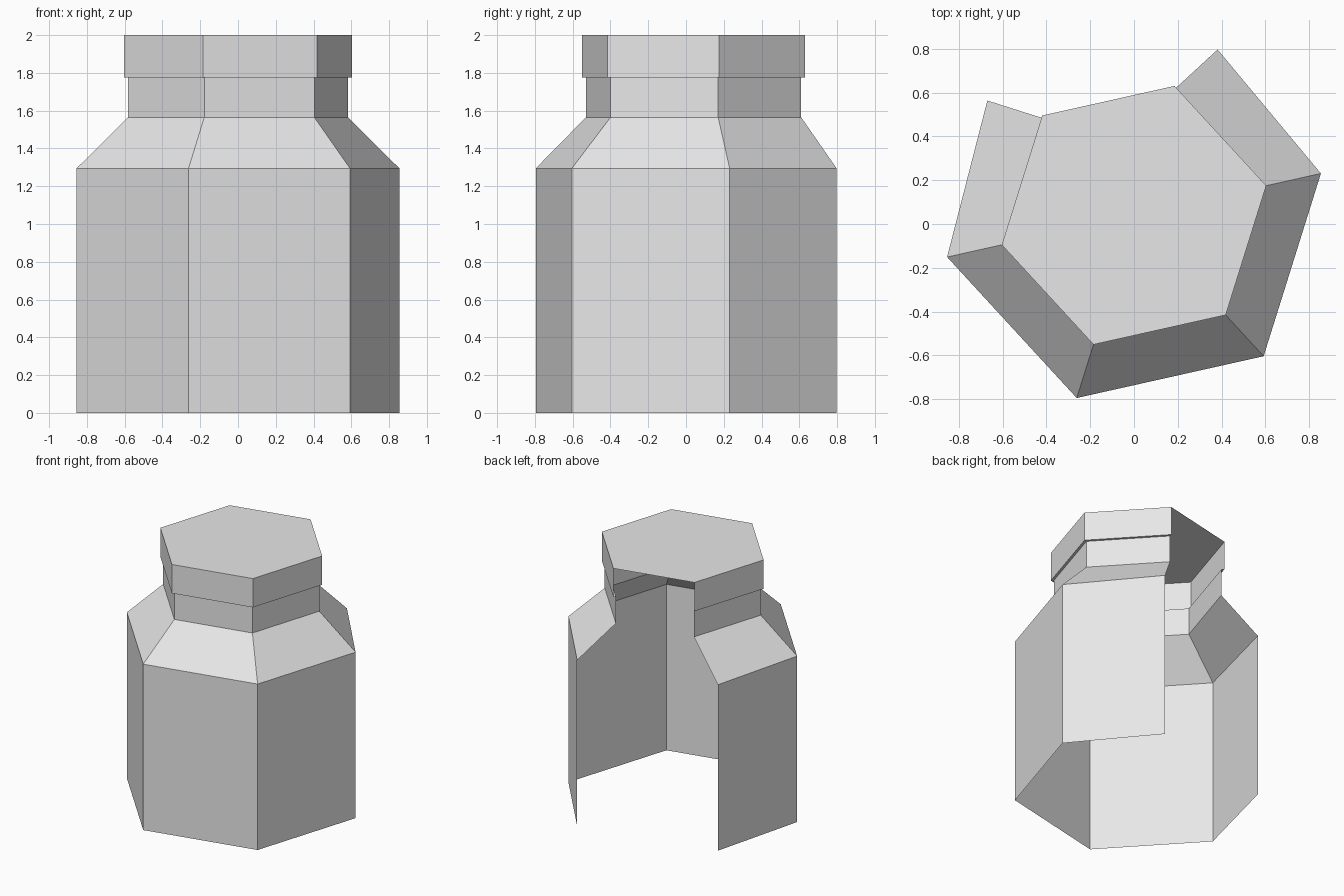
import bpy, bmesh, math
from mathutils import Vector

cube = bpy.data.objects.get("Cube")
if cube:
    bpy.data.objects.remove(cube, do_unlink=True)

grey = bpy.data.materials.new("plain grey")
grey.use_nodes = True
grey.diffuse_color = (0.8, 0.8, 0.8, 1)
grey.node_tree.nodes["Principled BSDF"].inputs["Base Color"].default_value = grey.diffuse_color

SIDES = 6
TURN = math.radians(12.6)
CENTRE_Y = 0.04
# Free ends of the two back panels, bent away from the regular hexagon
FLAPS = {1: (0.382, 0.797), 2: (-0.67, 0.564)}


def ring(radius, z, flared=False):
    """Hexagon corners, starting and ending at the open back side."""
    points = []
    for i in range(SIDES):
        k = (2 + i) % SIDES
        a = TURN + k * math.tau / SIDES
        x, y = radius * math.cos(a), CENTRE_Y + radius * math.sin(a)
        if flared and k in FLAPS:
            x, y = FLAPS[k]
        points.append(Vector((x, y, z)))
    return points


def shell(name, rings, lid=False):
    """Joins rings with quads, leaving the back side open."""
    bm = bmesh.new()
    rows = [[bm.verts.new(p) for p in r] for r in rings]
    for low, high in zip(rows, rows[1:]):
        for i in range(SIDES - 1):
            bm.faces.new((low[i], low[i + 1], high[i + 1], high[i]))
    if lid:
        bm.faces.new(rows[-1])
    mesh = bpy.data.meshes.new(name)
    bm.to_mesh(mesh)
    bm.free()
    mesh.materials.append(grey)
    obj = bpy.data.objects.new(name, mesh)
    bpy.context.collection.objects.link(obj)
    return obj


BODY, NECK, CAP = 0.875, 0.597, 0.619
SHOULDER_Z, NECK_Z, CAP_Z, TOP_Z = 1.295, 1.565, 1.775, 2.0

# Body walls and sloping shoulder
shell("body", [ring(BODY, 0, True), ring(BODY, SHOULDER_Z, True)])
shell("shoulder", [ring(BODY, SHOULDER_Z, True), ring(NECK, NECK_Z)])
# Neck, then the cap with its small ledge and closed top
shell("neck", [ring(NECK, NECK_Z), ring(NECK, CAP_Z)])
shell("cap", [ring(NECK, CAP_Z), ring(CAP, CAP_Z), ring(CAP, TOP_Z)], lid=True)
